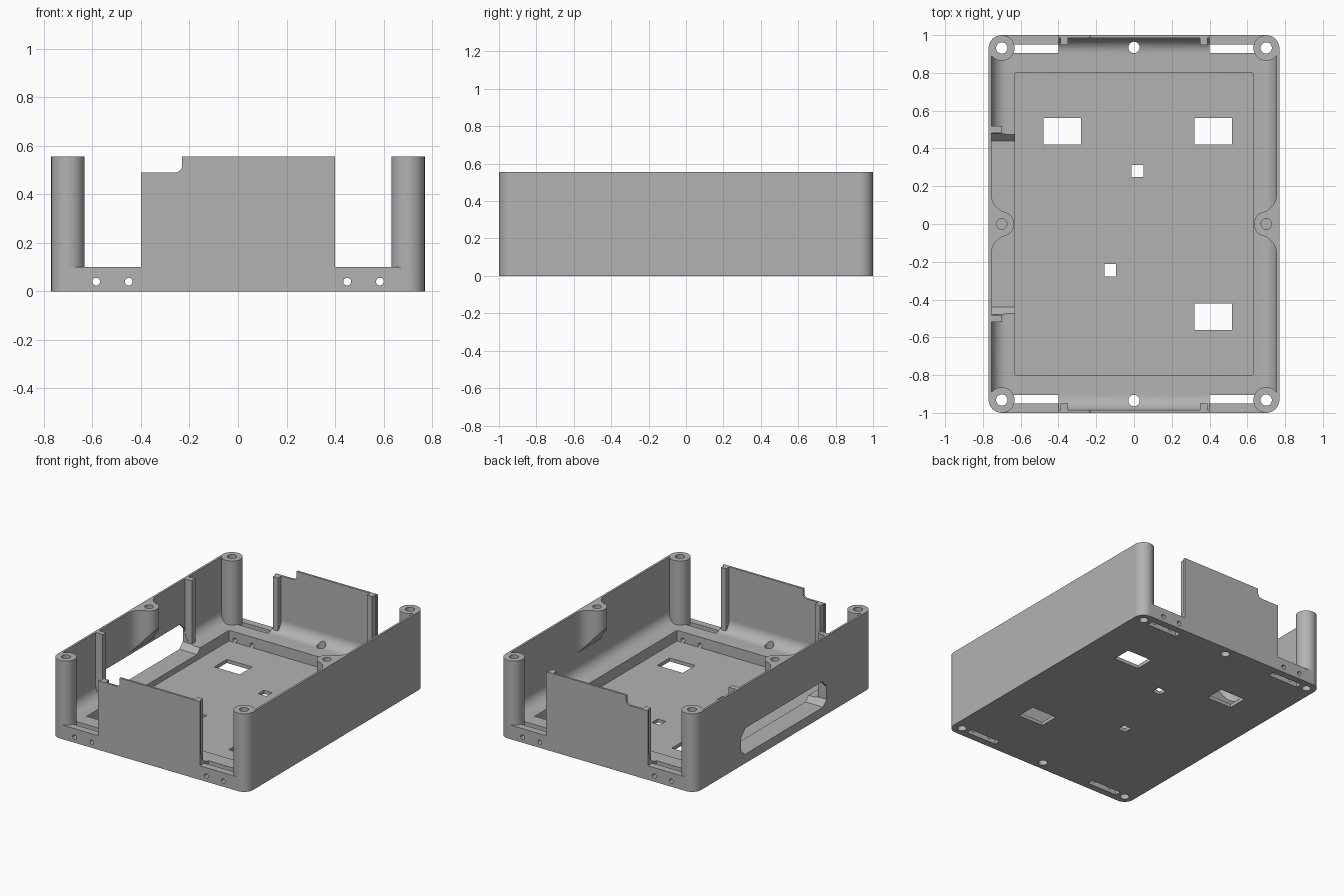
import bpy, bmesh, math
from mathutils import Vector

if "Cube" in bpy.data.objects:
    bpy.data.objects.remove(bpy.data.objects["Cube"])

grey = bpy.data.materials.new("plain grey")
grey.use_nodes = True
COLOUR = (0.45, 0.45, 0.45, 1)
grey.diffuse_color = COLOUR
grey.node_tree.nodes["Principled BSDF"].inputs["Base Color"].default_value = COLOUR

TOP, RIM, TRAY = 0.555, 0.10, 0.025
HX, HY, WALL = 0.77, 1.0, 0.015
POST_X, POST_Y, BORE = 0.70, 0.932, 0.03


def loft(name, rings):
    """Closed solid through rings of 3D points, capped at both ends."""
    bm = bmesh.new()
    loops = [[bm.verts.new(p) for p in ring] for ring in rings]
    n = len(loops[0])
    for a, b in zip(loops, loops[1:]):
        for i in range(n):
            j = (i + 1) % n
            bm.faces.new((a[i], a[j], b[j], b[i]))
    bm.faces.new(loops[0][::-1])
    bm.faces.new(loops[-1])
    bmesh.ops.recalc_face_normals(bm, faces=bm.faces)
    mesh = bpy.data.meshes.new(name)
    bm.to_mesh(mesh)
    bm.free()
    mesh.materials.append(grey)
    obj = bpy.data.objects.new(name, mesh)
    bpy.context.collection.objects.link(obj)
    return obj


def prism(name, pts, lo, hi, axis="z"):
    """Extrude a 2D outline along an axis."""
    place = {"x": lambda p, h: (h, p[0], p[1]),
             "y": lambda p, h: (p[0], h, p[1]),
             "z": lambda p, h: (p[0], p[1], h)}[axis]
    return loft(name, [[place(p, h) for p in pts] for h in (lo, hi)])


def arc(cx, cy, r, start, end, n):
    angles = [math.radians(start + (end - start) * i / n) for i in range(n + 1)]
    return [(cx + r * math.cos(a), cy + r * math.sin(a)) for a in angles]


def circle(cx, cy, r, n=32):
    return arc(cx, cy, r, 0, 360, n)[:-1]


def rect(x0, x1, y0, y1):
    return [(x0, y0), (x1, y0), (x1, y1), (x0, y1)]


def rounded(hx, hy, r, n=8):
    pts = []
    for k, (sx, sy) in enumerate(((1, 1), (-1, 1), (-1, -1), (1, -1))):
        pts += arc(sx * (hx - r), sy * (hy - r), r, 90 * k, 90 * k + 90, n)
    return pts


def cut(target, cutter):
    mod = target.modifiers.new("cut", "BOOLEAN")
    mod.operation, mod.solver, mod.object = "DIFFERENCE", "EXACT", cutter
    bpy.context.view_layer.objects.active = target
    bpy.ops.object.modifier_apply(modifier=mod.name)
    bpy.data.objects.remove(cutter)


parts = []

# Outer shell, hollowed by a cavity with a filleted bottom
shell = prism("shell", rounded(HX, HY, 0.07), 0, TOP)
parts.append(shell)
FILLET = 0.08
rings = []
for i in range(9):
    t = math.pi / 2 * (1 - i / 8)
    inset = FILLET * (1 - math.cos(t))
    z = RIM + FILLET * (1 - math.sin(t))
    outline = rounded(HX - WALL - inset, HY - WALL - inset, max(0.055 - inset, 0.01))
    rings.append([(x, y, z) for x, y in outline])
rings.append([(x, y, TOP + 0.1) for x, y, z in rings[-1]])
cut(shell, loft("cavity", rings))

# Sunken tray in the floor
cut(shell, prism("tray", rect(-0.63, 0.63, -0.8, 0.8), TRAY, RIM + 0.1))

# Side window that runs down into the floor rim as a channel
half = [(0.44, 0.065), (0.48, 0.105), (0.48, 0.20), (0.43, 0.25)]
window = half + [(-y, z) for y, z in reversed(half)]
cut(shell, prism("window", window, -0.85, -0.60, "x"))

# Lowered corner of both end panels, with a rounded inner corner
notch = [(-0.42, 0.49)] + arc(-0.26, 0.52, 0.03, -90, 0, 6) + [(-0.23, 0.7), (-0.42, 0.7)]
cut(shell, prism("notch", notch, -1.1, 1.1, "y"))

# Rectangular windows through the floor
for x, y, w, h in ((-0.38, 0.49, 0.1, 0.07), (0.42, 0.49, 0.1, 0.07), (0.42, -0.49, 0.1, 0.07),
                   (0.018, 0.28, 0.032, 0.032), (-0.125, -0.245, 0.03, 0.032)):
    cut(shell, prism("floor_window", rect(x - w, x + w, y - h, y + h), -0.1, 0.08))

for sy in (-1, 1):
    cut(shell, prism("end_hole", circle(0, sy * 0.935, BORE), -0.1, 0.3))
    for sx in (-1, 1):
        # Open gap beside each end panel, long slot, screw bore and cable holes
        xs = sorted((sx * 0.40, sx * POST_X))
        ys = sorted((sy * 0.88, sy * 1.1))
        cut(shell, prism("gap", rect(*xs, *ys), RIM, TOP + 0.1))
        xs = sorted((sx * 0.40, sx * 0.64))
        ys = sorted((sy * 0.905, sy * 0.95))
        cut(shell, prism("slot", rect(*xs, *ys), -0.1, 0.2))
        cut(shell, prism("bore", circle(sx * POST_X, sy * POST_Y, BORE), -0.1, TOP + 0.1))
        for x in (0.45, 0.585):
            cut(shell, prism("cable_hole", circle(sx * x, 0.04, 0.016, 20),
                             *sorted((sy * 0.75, sy * 1.1)), "y"))

        # Corner screw post
        post = prism("corner_post", circle(sx * POST_X, sy * POST_Y, 0.068, 48), 0.06, TOP)
        cut(post, prism("bore", circle(sx * POST_X, sy * POST_Y, BORE), 0, TOP + 0.1))
        parts.append(post)

        # Upright rib at the edge of the end panel
        xs = sorted((sx * 0.35, sx * 0.39))
        ys = sorted((sy * 0.948, sy * 0.99))
        parts.append(prism("panel_rib", rect(*xs, *ys), RIM - 0.01, TOP if sx > 0 else 0.49))

    # Upright rib at each end of the side window
    ys = sorted((sy * 0.482, sy * 0.52))
    parts.append(prism("window_rib", rect(-0.76, -0.70, *ys), RIM - 0.01, TOP))

# Side screw bosses, blended into the wall, with a slanted underside
NOSE, BLEND, INNER = 0.065, 0.10, HX - WALL
bx = INNER - BLEND
by = math.sqrt((NOSE + BLEND) ** 2 - (bx - POST_X) ** 2)
lean = math.degrees(math.atan2(by, bx - POST_X))
upper = arc(bx, by, BLEND, 0, lean - 180, 8)
lower = [(x, -y) for x, y in reversed(upper)]
profile = ([(INNER + 0.008, by)] + upper
           + arc(POST_X, 0, NOSE, lean, 360 - lean, 20)[1:-1]
           + lower + [(INNER + 0.008, -by)])
for sx in (-1, 1):
    boss = loft("side_boss", [
        [(sx * x, y, 0.25 + 1.2 * (HX - x)) for x, y in profile],
        [(sx * x, y, TOP) for x, y in profile]])
    cut(boss, prism("bore", circle(sx * POST_X, 0, 0.028), 0.42, TOP + 0.1))
    parts.append(boss)

# Smooth curved surfaces, keep hard edges
for obj in parts:
    bpy.ops.object.select_all(action="DESELECT")
    obj.select_set(True)
    bpy.context.view_layer.objects.active = obj
    bpy.ops.object.shade_smooth_by_angle(angle=math.radians(30))
    weighted = obj.modifiers.new("weighted normals", "WEIGHTED_NORMAL")
    weighted.keep_sharp = True
